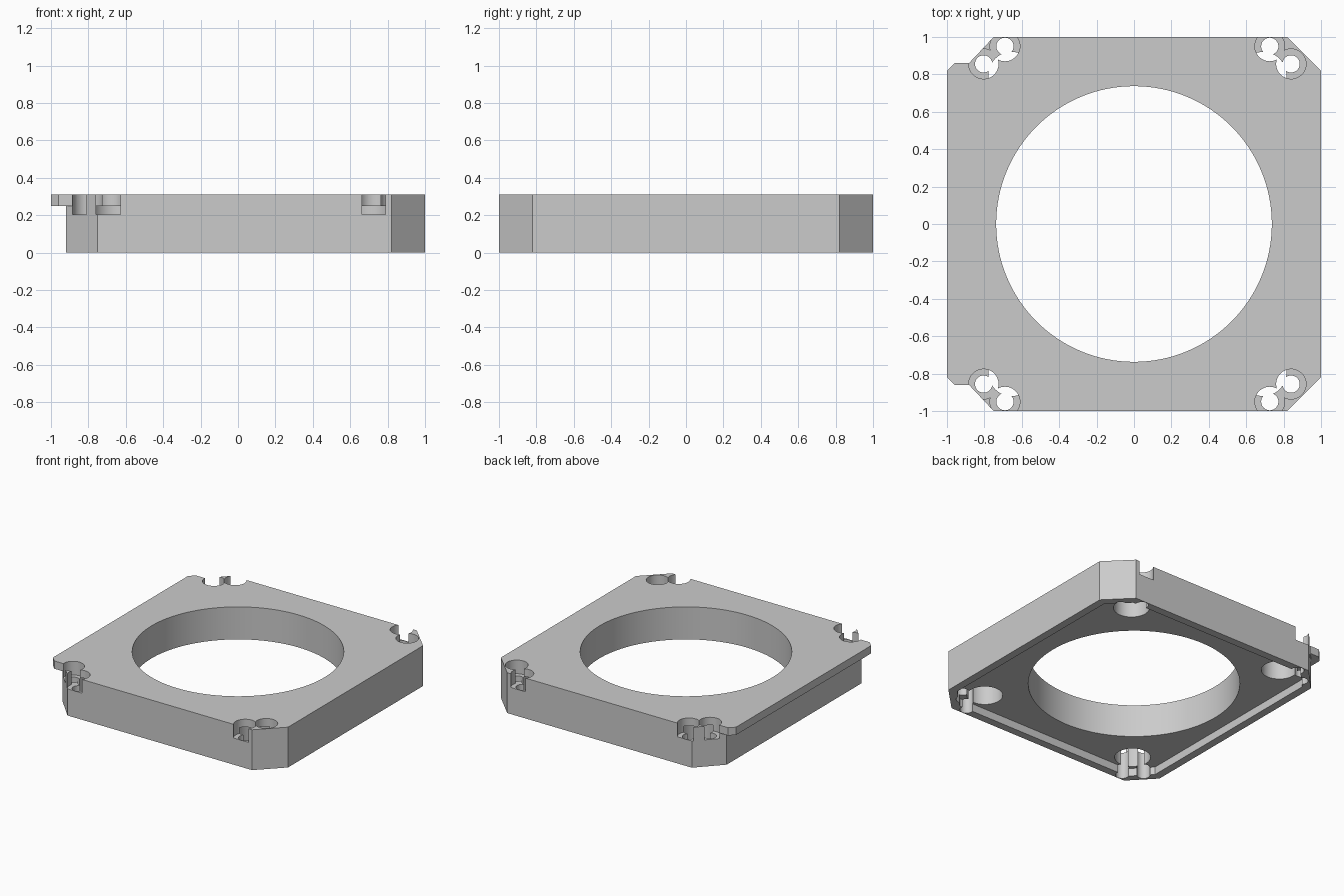
import bpy
import bmesh
import math

default = bpy.data.objects.get("Cube")
if default:
    bpy.data.objects.remove(default, do_unlink=True)

TOP = 0.31          # plate thickness
RECESS = 0.06       # depth of the underside recess
LEDGE = 0.25        # lip underside and pocket ceiling
SEAT = 0.205        # counterbore floor

grey = bpy.data.materials.new("light_grey")
grey.use_nodes = True
colour = (0.6, 0.6, 0.6, 1)
grey.diffuse_color = colour
grey.node_tree.nodes["Principled BSDF"].inputs["Base Color"].default_value = colour


def prism(name, outline, z0, z1):
    """Extrude a flat outline from z0 to z1."""
    bm = bmesh.new()
    face = bm.faces.new([bm.verts.new((x, y, z0)) for x, y in outline])
    up = bmesh.ops.extrude_face_region(bm, geom=[face])["geom"]
    for v in up:
        if isinstance(v, bmesh.types.BMVert):
            v.co.z = z1
    bmesh.ops.recalc_face_normals(bm, faces=bm.faces)
    mesh = bpy.data.meshes.new(name)
    bm.to_mesh(mesh)
    bm.free()
    mesh.materials.append(grey)
    obj = bpy.data.objects.new(name, mesh)
    bpy.context.scene.collection.objects.link(obj)
    return obj


def cylinder(name, x, y, radius, z0, z1, sides=48):
    ring = [2 * math.pi * i / sides for i in range(sides)]
    return prism(name, [(x + radius * math.cos(a), y + radius * math.sin(a)) for a in ring], z0, z1)


def mirrored(half):
    """Complete an outline given for y > 0, ordered from +x to -x."""
    return half + [(x, -y) for x, y in reversed(half)]


def combine(target, tool, operation="DIFFERENCE"):
    tool.hide_render = True
    bpy.context.view_layer.objects.active = target
    mod = target.modifiers.new(tool.name, "BOOLEAN")
    mod.operation = operation
    mod.solver = "EXACT"
    mod.object = tool
    bpy.ops.object.modifier_apply(modifier=mod.name)
    bpy.data.objects.remove(tool, do_unlink=True)


# Plate with chamfered corners
plate = prism("plate", mirrored([(1, 0.82), (0.82, 1), (-0.75, 1), (-0.92, 0.82)]), 0, TOP)

# Overhanging lip along one side
lip = prism("lip", mirrored([(-0.86, 0.86), (-0.96, 0.86), (-1, 0.82)]), LEDGE, TOP)
combine(plate, lip, "UNION")

# Shallow underside recess leaving a thin rim
recess = mirrored([(0.94, 0.795), (0.795, 0.94), (-0.725, 0.94), (-0.86, 0.797)])
combine(plate, prism("recess", recess, -0.1, RECESS))

# Large central bore
combine(plate, cylinder("bore", 0, 0, 0.737, -0.1, 0.5, 128))

# Corner fixings: a blind pocket below and two counterbored screw holes
for sy in (1, -1):
    for sx, shift in ((1, 0), (-1, -0.036)):
        combine(plate, cylinder("pocket", sx * (0.69 + shift), sy * 0.795, 0.125, -0.1, LEDGE))
        for hx, hy in ((0.726, 0.95), (0.84, 0.856)):
            x, y = sx * (hx + shift), sy * hy
            combine(plate, cylinder("screw_hole", x, y, 0.046, -0.1, 0.4))
            combine(plate, cylinder("counterbore", x, y, 0.08, SEAT, 0.4))

# Smooth bores with crisp edges
bpy.ops.object.select_all(action="DESELECT")
plate.select_set(True)
bpy.context.view_layer.objects.active = plate
bpy.ops.object.shade_smooth_by_angle(angle=math.radians(30))
